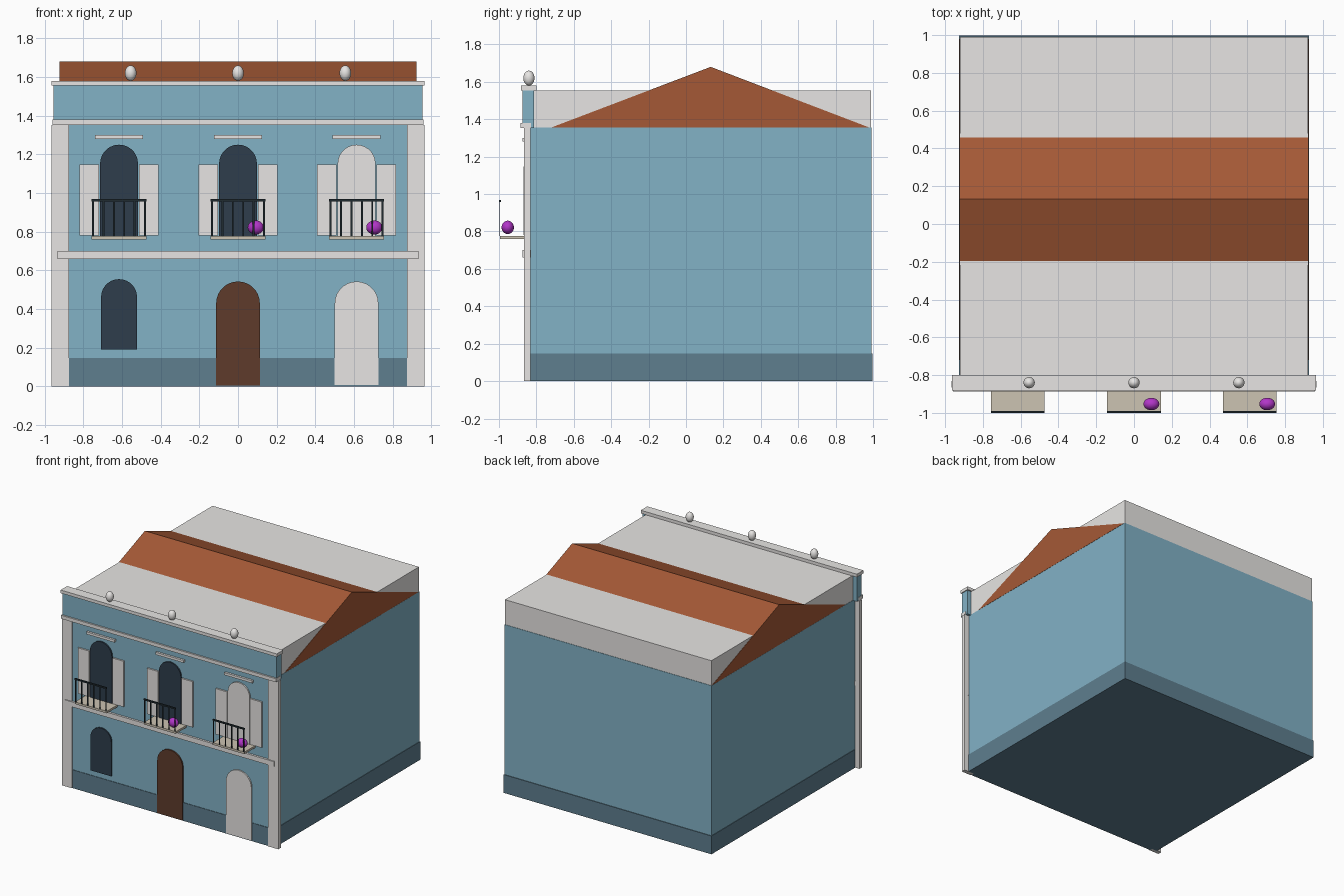
import bpy, bmesh, math

if "Cube" in bpy.data.objects:
    bpy.data.objects.remove(bpy.data.objects["Cube"], do_unlink=True)


def linear(c):
    c /= 255
    return c / 12.92 if c <= 0.04045 else ((c + 0.055) / 1.055) ** 2.4


def material(name, *rgb):
    m = bpy.data.materials.new(name)
    col = tuple(linear(c) for c in rgb) + (1,)
    m.diffuse_color = col
    m.use_nodes = True
    m.node_tree.nodes["Principled BSDF"].inputs["Base Color"].default_value = col
    return m


BLUE = material("blue_wall", 130, 178, 198)
SLATE = material("slate_plinth", 94, 126, 143)
STONE = material("pale_stone", 232, 230, 228)
TILE = material("terracotta", 165, 89, 54)
GLASS = material("dark_glass", 46, 61, 76)
WOOD = material("brown_wood", 95, 59, 43)
SAND = material("sandy_slab", 204, 195, 178)
IRON = material("black_iron", 32, 43, 48)
PETAL = material("purple_flower", 178, 54, 200)


def finish(bm, name, mat):
    bmesh.ops.recalc_face_normals(bm, faces=bm.faces)
    mesh = bpy.data.meshes.new(name)
    bm.to_mesh(mesh)
    bm.free()
    ob = bpy.data.objects.new(name, mesh)
    mesh.materials.append(mat)
    bpy.context.collection.objects.link(ob)


def box(name, mat, x, y, z):
    """Box from (low, high) ranges."""
    bm = bmesh.new()
    bmesh.ops.create_cube(bm, size=1)
    for v in bm.verts:
        v.co = [sum(r) / 2 + c * (r[1] - r[0]) for c, r in zip(v.co, (x, y, z))]
    finish(bm, name, mat)


def prism(name, mat, points, direction):
    """Extrude a flat outline along a direction."""
    bm = bmesh.new()
    face = bm.faces.new([bm.verts.new(p) for p in points])
    new = bmesh.ops.extrude_face_region(bm, geom=[face])["geom"]
    bmesh.ops.translate(bm, vec=direction,
                        verts=[g for g in new if isinstance(g, bmesh.types.BMVert)])
    finish(bm, name, mat)


def arch(name, mat, cx, half, bottom, top, front=-0.867, steps=14):
    """Round-headed panel standing just proud of the facade."""
    pts = [(cx - half, front, bottom), (cx + half, front, bottom)]
    for i in range(steps + 1):
        a = math.pi * i / steps
        pts.append((cx + half * math.cos(a), front, top - half + half * math.sin(a)))
    prism(name, mat, pts, (0, 0.03, 0))


def ball(name, mat, loc, radii):
    bm = bmesh.new()
    bmesh.ops.create_uvsphere(bm, u_segments=20, v_segments=12, radius=1)
    for v in bm.verts:
        v.co = [l + c * r for l, c, r in zip(loc, v.co, radii)]
    for f in bm.faces:
        f.smooth = True
    finish(bm, name, mat)


def span(c, half):
    return (c - half, c + half)


# Main volumes: inner core, painted walls, plinth
box("roof_deck_core", STONE, span(0, 0.92), (-0.825, 0.99), (0.01, 1.555))
box("walls", BLUE, span(0, 0.922), (-0.834, 0.993), (0.005, 1.355))
box("plinth", SLATE, span(0, 0.926), (-0.838, 0.998), (0, 0.147))

# Facade skin, almost flush with the pilasters
box("facade", BLUE, span(0, 0.88), (-0.856, -0.83), (0.14, 1.355))
box("facade_plinth", SLATE, span(0, 0.88), (-0.86, -0.83), (0, 0.147))

# Pitched roof rising through the deck
W = 0.9225
prism("gable_roof", TILE, [(-W, -0.72, 1.356), (-W, 0.98, 1.356), (-W, 0.132, 1.68)],
      (2 * W, 0, 0))

# Facade mouldings
for side, s in (("right", -1), ("left", 1)):
    box(side + "_pilaster", STONE, span(s * 0.92, 0.045), (-0.865, -0.832), (0, 1.352))
box("string_course", STONE, span(0, 0.933), (-0.873, -0.83), (0.66, 0.70))
box("parapet", BLUE, span(0, 0.955), (-0.873, -0.812), (1.352, 1.556))
box("lower_cornice", STONE, span(0, 0.958), (-0.886, -0.83), (1.352, 1.38))
box("parapet_cap", STONE, span(0, 0.963), (-0.882, -0.80), (1.555, 1.58))

# Finials on the cap
for i, x in enumerate((-0.555, 0, 0.555)):
    ball(f"finial_{i + 1}", STONE, (x, -0.84, 1.62), (0.03, 0.03, 0.04))

# Upper bays: window, shutters, hood, balcony
for i, (x, pane) in enumerate(((-0.615, GLASS), (0, GLASS), (0.613, STONE))):
    n = f"_{i + 1}"
    arch("upper_window" + n, pane, x, 0.098, 0.778, 1.25)
    for side, s in (("right", -1), ("left", 1)):
        box(f"{side}_shutter{n}", STONE, span(x + s * 0.154, 0.05),
            (-0.869, -0.83), (0.78, 1.148))
    box("hood" + n, STONE, span(x, 0.125), (-0.873, -0.83), (1.28, 1.3))
    box("balcony_slab" + n, SAND, span(x, 0.142), (-0.995, -0.83), (0.76, 0.777))
    box("balcony_rail" + n, IRON, span(x, 0.142), (-1.0, -0.99), (0.957, 0.969))
    for k in range(6):
        bx = x - 0.135 + 0.054 * k
        box(f"baluster{n}_{k + 1}", IRON, span(bx, 0.005), (-0.996, -0.994), (0.775, 0.96))

# Potted flowers on two balconies
for i, x in enumerate((0.092, 0.705)):
    ball(f"flowers_{i + 1}", PETAL, (x, -0.953, 0.822), (0.042, 0.033, 0.036))

# Ground floor openings
arch("lower_window", GLASS, -0.615, 0.093, 0.19, 0.555)
arch("main_door", WOOD, 0, 0.113, 0.005, 0.543)
arch("side_door", STONE, 0.613, 0.113, 0.008, 0.543)
